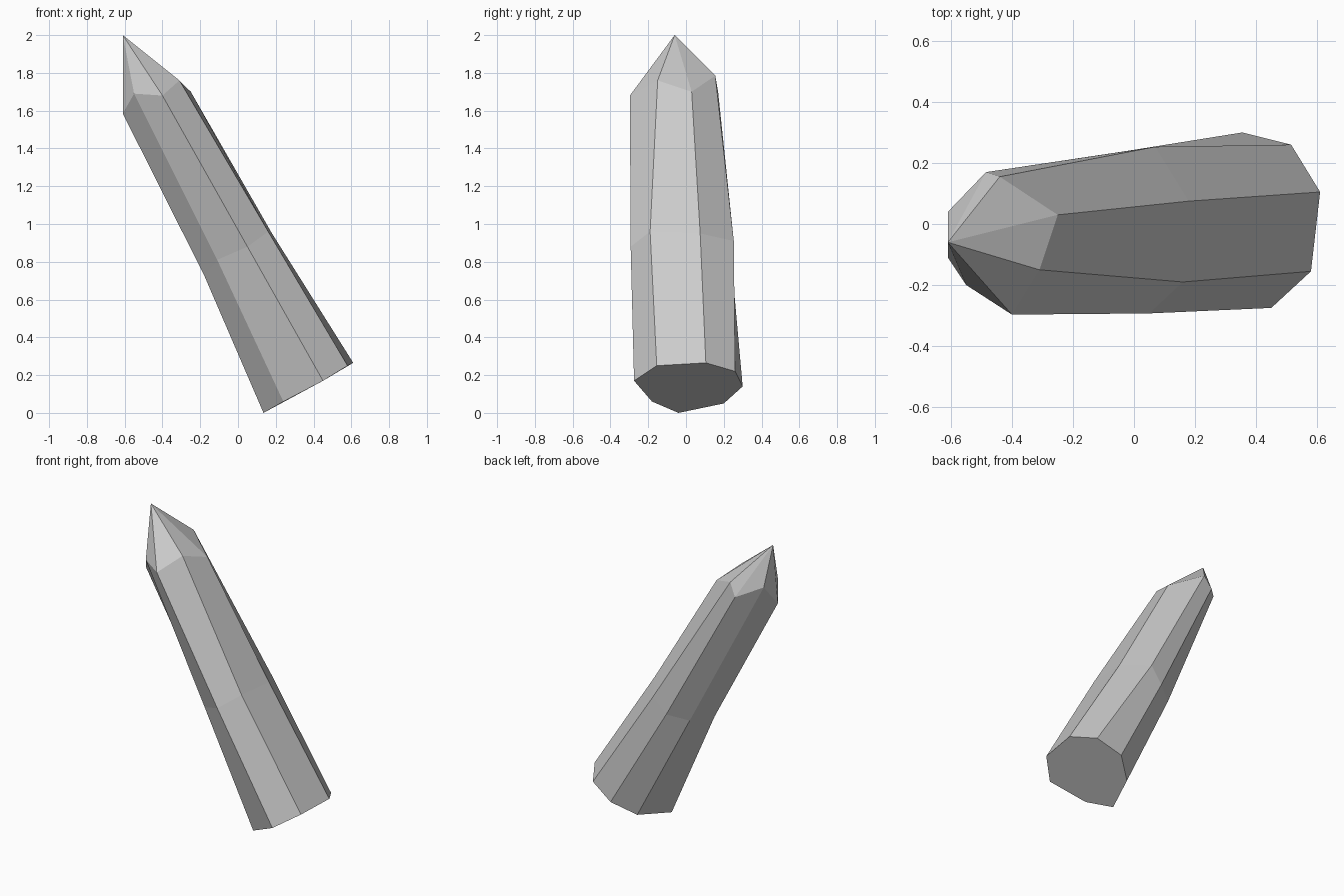
import bpy, bmesh

if "Cube" in bpy.data.objects:
    bpy.data.objects.remove(bpy.data.objects["Cube"])

# Eight-sided leaning crystal: base, middle and shoulder rings, then the tip
rings = [
    [(.45, -.275, .17), (.58, -.155, .25), (.61, .105, .265), (.515, .26, .22),
     (.355, .30, .14), (.225, .20, .05), (.135, -.04, 0), (.24, -.18, .06)],
    [(.05, -.293, .88), (.16, -.19, .96), (.18, .075, .95), (.07, .253, .91),
     (-.02, .24, .81), (-.14, .16, .77), (-.18, -.05, .73), (-.11, -.20, .81)],
    [(-.40, -.297, 1.68), (-.31, -.15, 1.76), (-.25, .03, 1.70), (-.44, .155, 1.785),
     (-.485, .17, 1.70), (-.61, .04, 1.75), (-.61, -.11, 1.585), (-.55, -.20, 1.69)],
]

bm = bmesh.new()
loops = [[bm.verts.new(p) for p in ring] for ring in rings]
tip = bm.verts.new((-.61, -.06, 2.0))

# Shaft faces
for low, high in zip(loops, loops[1:]):
    for i in range(8):
        j = (i + 1) % 8
        bm.faces.new((low[i], low[j], high[j], high[i]))

# Pointed end and flat base
for i in range(8):
    bm.faces.new((loops[-1][i], loops[-1][(i + 1) % 8], tip))
bm.faces.new(loops[0][::-1])
bmesh.ops.recalc_face_normals(bm, faces=bm.faces)

mesh = bpy.data.meshes.new("crystal_shard")
bm.to_mesh(mesh)
bm.free()
bpy.context.collection.objects.link(bpy.data.objects.new("crystal_shard", mesh))
